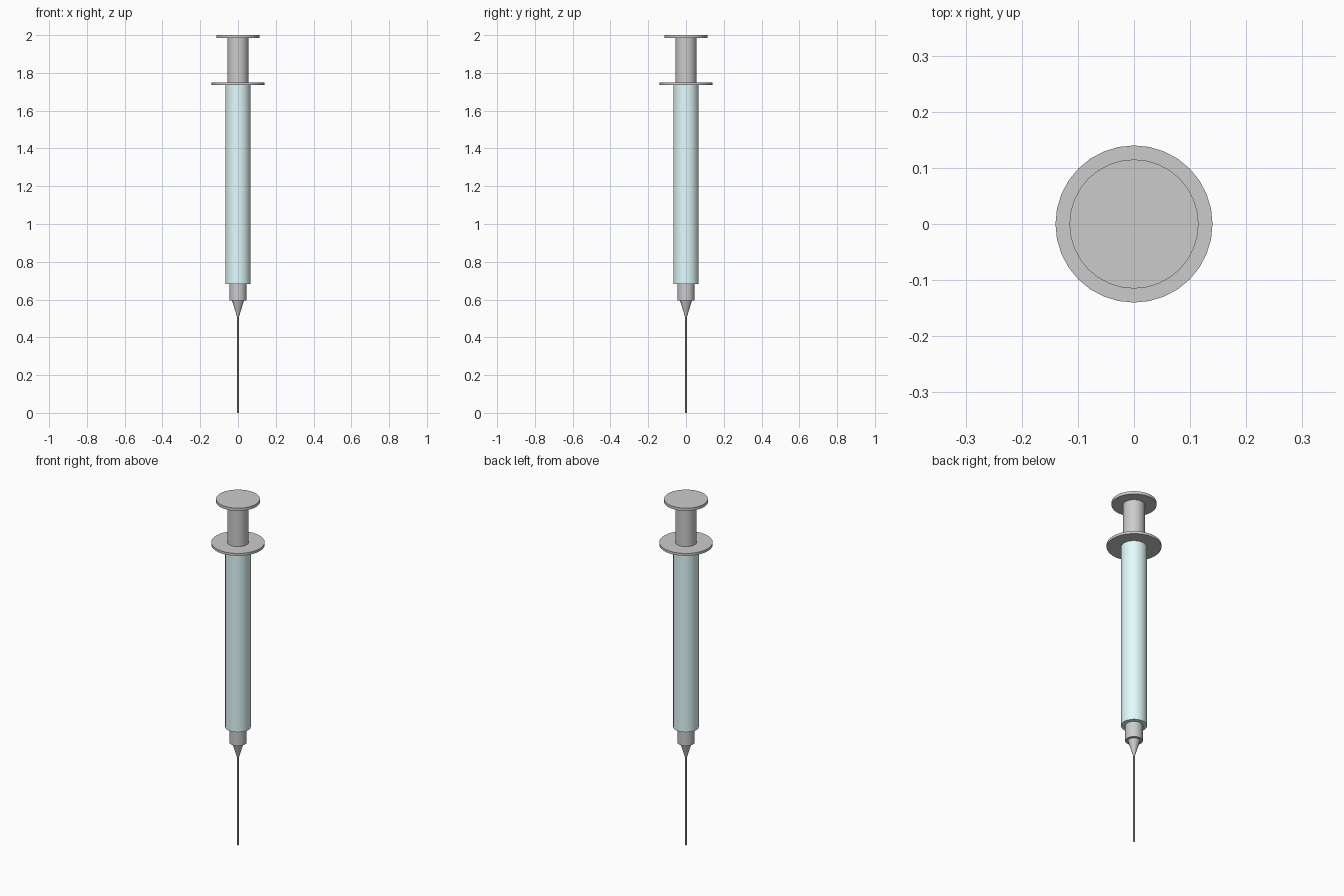
import bpy
import math

if "Cube" in bpy.data.objects:
    bpy.data.objects.remove(bpy.data.objects["Cube"])

SIDES = 32


def tapered(name, z0, z1, r0, r1, sides=SIDES):
    """Upright round part from z0 to z1 with bottom and top radii."""
    bpy.ops.mesh.primitive_cone_add(vertices=sides, radius1=r0, radius2=r1,
                                    depth=z1 - z0, location=(0, 0, (z0 + z1) / 2))
    ob = bpy.context.object
    ob.name = name
    bpy.ops.object.shade_smooth_by_angle(angle=math.radians(30))
    return ob


# Plunger
tapered("thumb_rest", 1.984, 2.0, 0.115, 0.115)
tapered("plunger_rod", 1.745, 1.985, 0.056, 0.056)

# Barrel with finger flange
tapered("finger_flange", 1.736, 1.75, 0.14, 0.14)
barrel = tapered("barrel", 0.683, 1.738, 0.067, 0.067)
tint = bpy.data.materials.new("pale_aqua")
tint.diffuse_color = (0.76, 0.98, 0.98, 1)
tint.use_nodes = True
tint.node_tree.nodes["Principled BSDF"].inputs["Base Color"].default_value = tint.diffuse_color
barrel.data.materials.append(tint)

# Nozzle and needle
tapered("nozzle_collar", 0.594, 0.685, 0.045, 0.045)
tapered("needle_hub", 0.505, 0.596, 0.004, 0.032)
tapered("needle", 0.0, 0.51, 0.004, 0.004)
